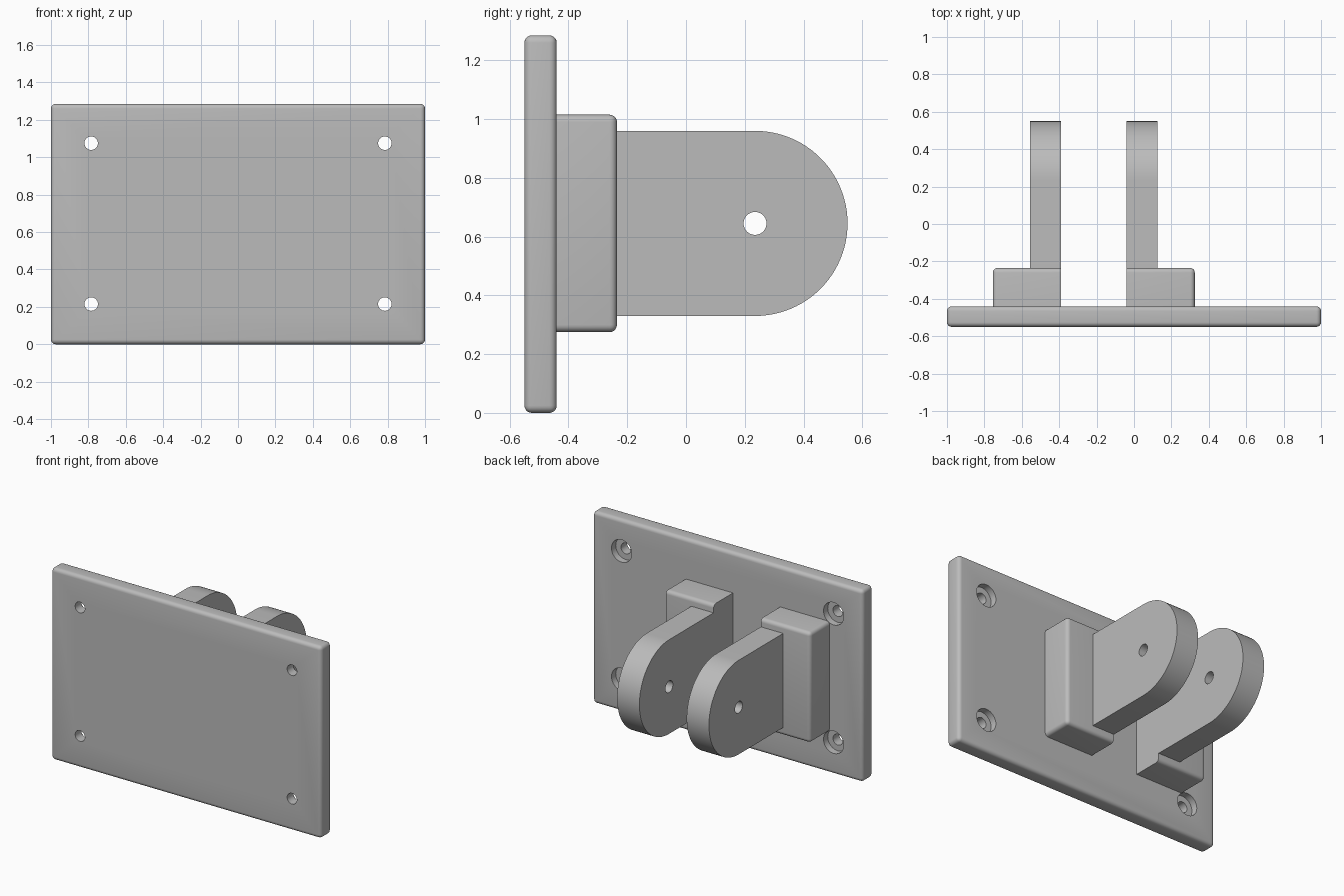
import bpy, bmesh, math
from mathutils import Matrix, Vector

cube = bpy.data.objects.get("Cube")
if cube:
    bpy.data.objects.remove(cube, do_unlink=True)

# Single flat grey finish
grey = bpy.data.materials.new("plain grey")
grey.use_nodes = True
grey.diffuse_color = (0.5, 0.5, 0.5, 1)
grey.node_tree.nodes["Principled BSDF"].inputs["Base Color"].default_value = (0.5, 0.5, 0.5, 1)

PLATE_BACK, BLOCK_BACK = -0.44, -0.235
PIN_Y, PIN_Z, ARM_R = 0.235, 0.645, 0.315
MID_X = -0.215      # plane halfway between the two arms


def make_object(name, bm):
    bmesh.ops.recalc_face_normals(bm, faces=bm.faces)
    mesh = bpy.data.meshes.new(name)
    bm.to_mesh(mesh)
    bm.free()
    mesh.materials.append(grey)
    obj = bpy.data.objects.new(name, mesh)
    bpy.context.collection.objects.link(obj)
    return obj


def activate(obj):
    bpy.ops.object.select_all(action='DESELECT')
    obj.select_set(True)
    bpy.context.view_layer.objects.active = obj


def rounded_box(low, high, radius, keep_edge):
    """Box between two corners, with the edges chosen by a rule rounded."""
    low, high = Vector(low), Vector(high)
    bm = bmesh.new()
    bmesh.ops.create_cube(bm, size=1)
    bmesh.ops.scale(bm, vec=high - low, verts=bm.verts)
    bmesh.ops.translate(bm, vec=(low + high) / 2, verts=bm.verts)
    edges = [e for e in bm.edges if keep_edge(e)]
    bmesh.ops.bevel(bm, geom=edges, offset=radius, offset_type='OFFSET',
                    segments=5, profile=0.5, affect='EDGES')
    return bm


def add_cylinder(bm, centre, radius, depth, axis):
    turn = Matrix.Rotation(math.pi / 2, 4, axis)
    bmesh.ops.create_cone(bm, cap_ends=True, segments=40, radius1=radius,
                          radius2=radius, depth=depth,
                          matrix=Matrix.Translation(centre) @ turn)


def cut(obj, cutter_bm):
    cutter = make_object("hole_cutter", cutter_bm)
    cutter.hide_render = True
    mod = obj.modifiers.new("holes", 'BOOLEAN')
    mod.operation = 'DIFFERENCE'
    mod.solver = 'EXACT'
    mod.object = cutter
    activate(obj)
    bpy.ops.object.modifier_apply(modifier=mod.name)
    bpy.data.objects.remove(cutter, do_unlink=True)


def smooth(obj):
    activate(obj)
    bpy.ops.object.shade_smooth_by_angle(angle=math.radians(30))


# Base plate, with four counterbored screw holes
plate = make_object("base_plate", rounded_box(
    (-1, -0.55, 0), (1, PLATE_BACK, 1.285), 0.025, lambda e: True))
bores, sinks = bmesh.new(), bmesh.new()
for x in (-0.785, 0.785):
    for z in (0.215, 1.075):
        add_cylinder(bores, (x, -0.5, z), 0.036, 0.4, 'X')
        add_cylinder(sinks, (x, PLATE_BACK, z), 0.075, 0.09, 'X')
cut(plate, sinks)
cut(plate, bores)
smooth(plate)


# Mounting blocks: inner side stays sharp, flush with the arm
def block_edge(e):
    mid = (e.verts[0].co + e.verts[1].co) / 2
    return mid.y > PLATE_BACK + 0.01 and mid.x < -0.4


def make_arm():
    bm = bmesh.new()
    outline = [(BLOCK_BACK, PIN_Z + ARM_R), (BLOCK_BACK, PIN_Z - ARM_R)]
    for i in range(49):
        a = -math.pi / 2 + math.pi * i / 48
        outline.append((PIN_Y + ARM_R * math.cos(a), PIN_Z + ARM_R * math.sin(a)))
    face = bm.faces.new([bm.verts.new((-0.555, y, z)) for y, z in outline])
    grown = bmesh.ops.extrude_face_region(bm, geom=[face])["geom"]
    moved = [v for v in grown if isinstance(v, bmesh.types.BMVert)]
    bmesh.ops.translate(bm, vec=(0.165, 0, 0), verts=moved)
    return bm


def mirrored(bm):
    """Reflect a part across the plane between the arms."""
    flip = Matrix.Translation((2 * MID_X, 0, 0)) @ Matrix.Scale(-1, 4, (1, 0, 0))
    bmesh.ops.transform(bm, matrix=flip, verts=bm.verts)
    return bm


for side in ("right", "left"):
    place = mirrored if side == "left" else (lambda bm: bm)
    block = make_object(side + "_block", place(rounded_box(
        (-0.755, PLATE_BACK, 0.275), (-0.39, BLOCK_BACK, 1.015), 0.025, block_edge)))
    smooth(block)
    # Clevis arm with a rounded end and pin hole
    arm = make_object(side + "_arm", place(make_arm()))
    pin = bmesh.new()
    add_cylinder(pin, (MID_X, PIN_Y, PIN_Z), 0.039, 2, 'Y')
    cut(arm, pin)
    smooth(arm)
